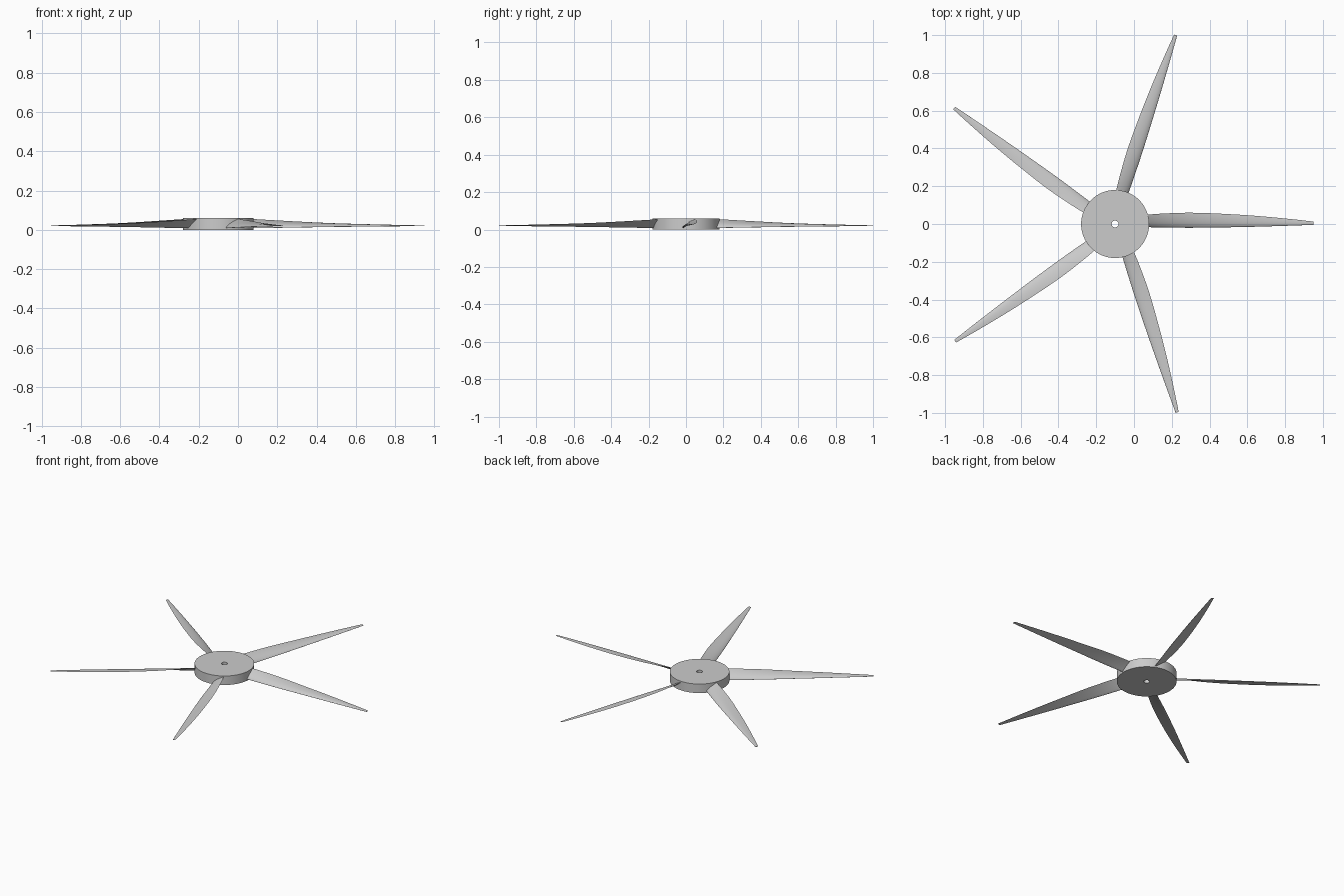
import bpy, math
from math import sin, cos, pi, radians, sqrt

if "Cube" in bpy.data.objects:
    bpy.data.objects.remove(bpy.data.objects["Cube"])

CX, BLADES, HUB_R, HOLE_R, HUB_H = -0.10, 5, 0.18, 0.018, 0.06
AXIS_Z = 0.02


def make_object(name, verts, faces, angle):
    mesh = bpy.data.meshes.new(name)
    mesh.from_pydata(verts, [], faces)
    mesh.update()
    obj = bpy.data.objects.new(name, mesh)
    bpy.context.collection.objects.link(obj)
    bpy.ops.object.select_all(action='DESELECT')
    obj.select_set(True)
    bpy.context.view_layer.objects.active = obj
    bpy.ops.object.mode_set(mode='EDIT')
    bpy.ops.mesh.select_all(action='SELECT')
    bpy.ops.mesh.normals_make_consistent(inside=False)
    bpy.ops.object.mode_set(mode='OBJECT')
    bpy.ops.object.shade_smooth_by_angle(angle=radians(angle))
    return obj


# Hub: a disc with a small shaft hole, spun from a rectangular profile
N = 96
profile = [(HOLE_R, 0), (HUB_R, 0), (HUB_R, HUB_H), (HOLE_R, HUB_H)]
verts = [(CX + r * cos(2 * pi * i / N), r * sin(2 * pi * i / N), z)
         for i in range(N) for r, z in profile]
faces = [(i * 4 + j, i * 4 + (j + 1) % 4,
          (i + 1) % N * 4 + (j + 1) % 4, (i + 1) % N * 4 + j)
         for i in range(N) for j in range(4)]
make_object("hub", verts, faces, 30)

# Blade stations: radius, chord, twist in degrees
STATIONS = [(0.15, 0.080, 37), (0.25, 0.084, 29), (0.40, 0.085, 20.5),
            (0.60, 0.072, 14), (0.75, 0.058, 11), (0.88, 0.042, 9),
            (0.98, 0.028, 7.5), (1.05, 0.017, 7)]


def station(r):
    """Smooth (Catmull-Rom style) chord and twist at a radius."""
    k = max(i for i in range(len(STATIONS) - 1) if STATIONS[i][0] <= r + 1e-9)
    a, b = STATIONS[k], STATIONS[k + 1]
    p = STATIONS[max(k - 1, 0)]
    n = STATIONS[min(k + 2, len(STATIONS) - 1)]
    h = b[0] - a[0]
    t = (r - a[0]) / h
    out = []
    for c in (1, 2):
        ma = (b[c] - p[c]) / (b[0] - p[0]) * h
        mb = (n[c] - a[c]) / (n[0] - a[0]) * h
        out.append((2*t**3 - 3*t*t + 1) * a[c] + (t**3 - 2*t*t + t) * ma
                   + (3*t*t - 2*t**3) * b[c] + (t**3 - t*t) * mb)
    return out


def airfoil(x, side, thick=0.12, camber=0.04, peak=0.4):
    """Cambered wing section of unit chord."""
    half = 5 * thick * (0.2969 * sqrt(x) - 0.126 * x - 0.3516 * x**2
                        + 0.2843 * x**3 - 0.1036 * x**4)
    d = peak if x < peak else 1 - peak
    return camber * (1 - ((x - peak) / d) ** 2) + side * half


# Section loop: tail over the top to the nose, then back underneath
M = 16
xs = [0.5 * (1 + cos(pi * i / M)) for i in range(M + 1)]
section = [(x, airfoil(x, 1)) for x in xs]
section += [(x, airfoil(x, -1)) for x in reversed(xs[1:-1])]
S, ROWS = len(section), 36

# Blades: twisted, tapered sections pivoting on the quarter chord
for b in range(BLADES):
    a = 2 * pi * b / BLADES
    verts = []
    for i in range(ROWS + 1):
        r = 0.15 + 0.90 * i / ROWS
        chord, twist = station(r)
        t = radians(twist)
        for u, v in section:
            u, v = (u - 0.25) * chord, v * chord
            y, z = u * cos(t) - v * sin(t), u * sin(t) + v * cos(t)
            verts.append((CX + r * cos(a) - y * sin(a),
                          r * sin(a) + y * cos(a), AXIS_Z + z))
    faces = [(i * S + j, i * S + (j + 1) % S,
              (i + 1) * S + (j + 1) % S, (i + 1) * S + j)
             for i in range(ROWS) for j in range(S)]
    faces += [tuple(range(S)), tuple(range(ROWS * S, ROWS * S + S))]
    make_object(f"blade_{b + 1}", verts, faces, 40)
